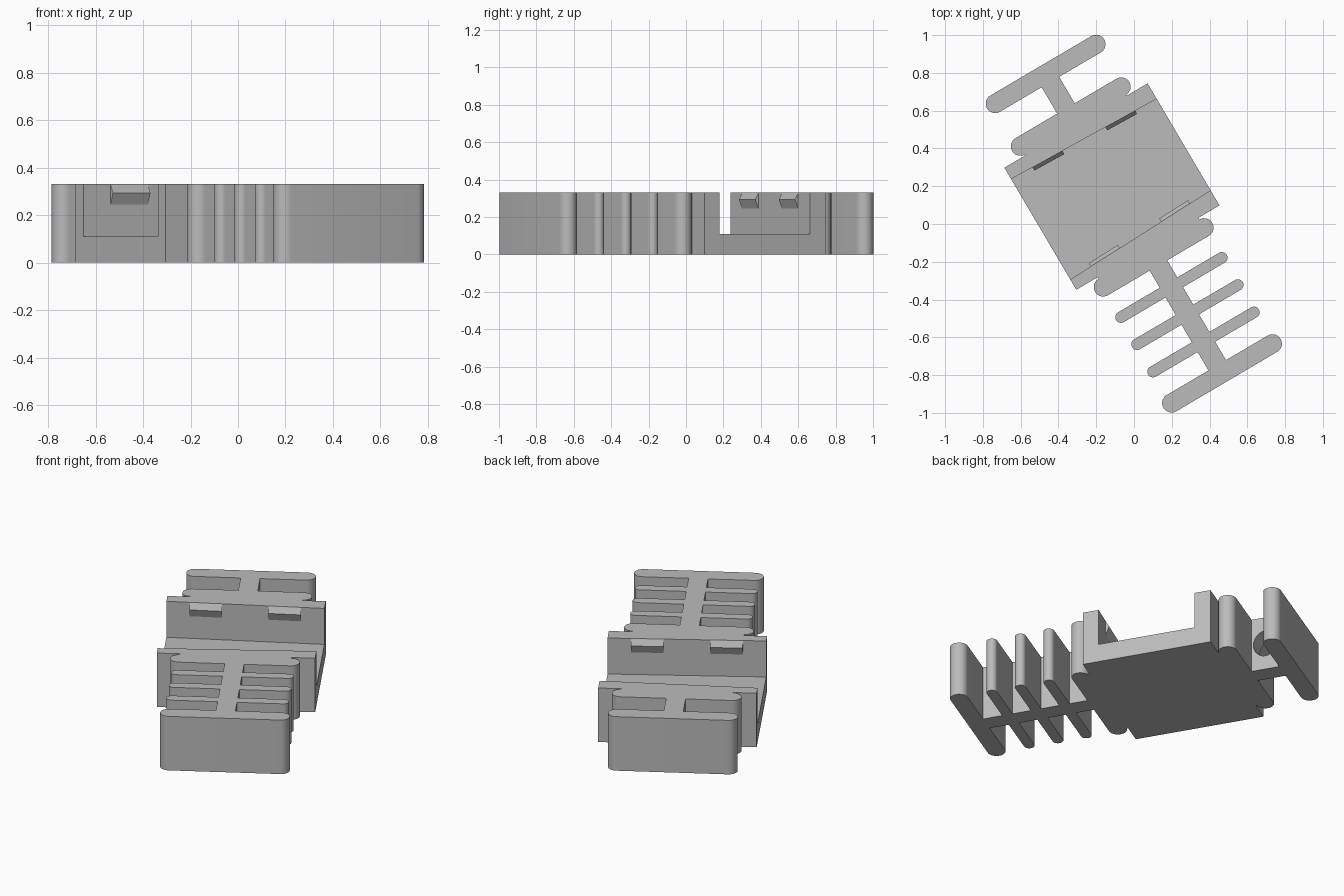
import bpy, bmesh, math
from mathutils import Matrix, Vector

if "Cube" in bpy.data.objects:
    bpy.data.objects.remove(bpy.data.objects["Cube"])

TURN = Matrix.Rotation(math.radians(30.5), 4, 'Z')   # whole part lies diagonally
H = 0.33          # full height
FLOOR = 0.11      # channel floor height

grey = bpy.data.materials.new("plain grey")
grey.diffuse_color = (0.5, 0.5, 0.5, 1)
grey.use_nodes = True
grey.node_tree.nodes["Principled BSDF"].inputs["Base Color"].default_value = grey.diffuse_color


def finish(name, bm, smooth=False):
    bmesh.ops.recalc_face_normals(bm, faces=bm.faces)
    me = bpy.data.meshes.new(name)
    bm.to_mesh(me)
    bm.free()
    ob = bpy.data.objects.new(name, me)
    bpy.context.collection.objects.link(ob)
    ob.matrix_world = TURN
    me.materials.append(grey)
    if smooth:
        bpy.ops.object.select_all(action='DESELECT')
        ob.select_set(True)
        bpy.context.view_layer.objects.active = ob
        bpy.ops.object.shade_smooth_by_angle(angle=math.radians(30))
    return ob


def extrude(name, outline, depth, smooth=False):
    """Outline of 3D points, swept along the depth vector."""
    bm = bmesh.new()
    f = bm.faces.new([bm.verts.new(p) for p in outline])
    res = bmesh.ops.extrude_face_region(bm, geom=[f])
    moved = [g for g in res["geom"] if isinstance(g, bmesh.types.BMVert)]
    bmesh.ops.translate(bm, verts=moved, vec=Vector(depth))
    return finish(name, bm, smooth)


def upright(name, pts, z0=0.0, z1=H, smooth=False):
    return extrude(name, [(x, y, z0) for x, y in pts], (0, 0, z1 - z0), smooth)


def block(name, hw, y0, y1):
    return upright(name, [(-hw, y0), (hw, y0), (hw, y1), (-hw, y1)])


def round_bar(name, y, r, half=0.31, n=14):
    pts = []
    for side, start in ((1, -90), (-1, 90)):
        for i in range(n + 1):
            t = math.radians(start + 180 * i / n)
            pts.append((side * half + r * math.cos(t), y + r * math.sin(t)))
    return upright(name, pts, smooth=True)


# Channel: floor plate and two slightly tapered walls
W, Y0, Y1 = 0.44, -0.145, 0.605
upright("channel_floor", [(-W, Y0), (W, Y0), (W, Y1), (-W, Y1)], 0, FLOOR)
BACK = (0.535, 0.510)     # inner face of back wall at left and right end
FRONT = (-0.082, -0.052)  # inner face of front wall at left and right end
upright("back_wall", [(-W, BACK[0]), (W, BACK[1]), (W, Y1), (-W, Y1)], FLOOR, H)
upright("front_wall", [(-W, Y0), (W, Y0), (W, FRONT[1]), (-W, FRONT[0])], FLOOR, H)

# Wedge-shaped snap tabs on the inner walls
for label, ends, out in (("back", BACK, -1), ("front", FRONT, 1)):
    for side, x0 in (("left", -0.31), ("right", 0.13)):
        def wall(x):
            return ends[0] + (ends[1] - ends[0]) * (x + W) / (2 * W)
        x1 = x0 + 0.18
        prof = [(-0.005, H - 0.001), (0.0, H - 0.001), (0.02, 0.293), (0.0, 0.245), (-0.005, 0.245)]
        extrude(f"{label}_{side}_snap_tab",
                [(x0, wall(x0) + out * d, z) for d, z in prof],
                (x1 - x0, wall(x1) - wall(x0), 0))

# Rounded shoulders against the channel
round_bar("back_shoulder", 0.66, 0.05)
round_bar("front_shoulder", -0.205, 0.05)
block("back_shoulder_joint", 0.31, Y1, 0.61)
block("front_shoulder_joint", 0.31, -0.155, Y0)

# End bars and thin fins
round_bar("back_end_bar", 0.922, 0.05)
round_bar("front_end_bar", -0.918, 0.05)
fins = (-0.39, -0.557, -0.725)
for i, y in enumerate(fins):
    round_bar(f"fin_{i + 1}", y, 0.03)

# Spine pieces joining the bars
S = 0.054
neck = block("back_spine", S, 0.71, 0.872)
stops = [-0.255] + [v for y in fins for v in (y + 0.03, y - 0.03)] + [-0.868]
for i in range(0, len(stops), 2):
    block(f"front_spine_{i // 2 + 1}", S, stops[i + 1], stops[i])

# Cross hole through the back spine
ring = [(-0.2, 0.791 + 0.07 * math.cos(t), H / 2 + 0.08 * math.sin(t))
        for t in (math.tau * i / 28 for i in range(28))]
cutter = extrude("hole_cutter", ring, (0.4, 0, 0))
cutter.hide_render = True
cutter.hide_viewport = True
cut = neck.modifiers.new("hole", 'BOOLEAN')
cut.operation = 'DIFFERENCE'
cut.object = cutter
